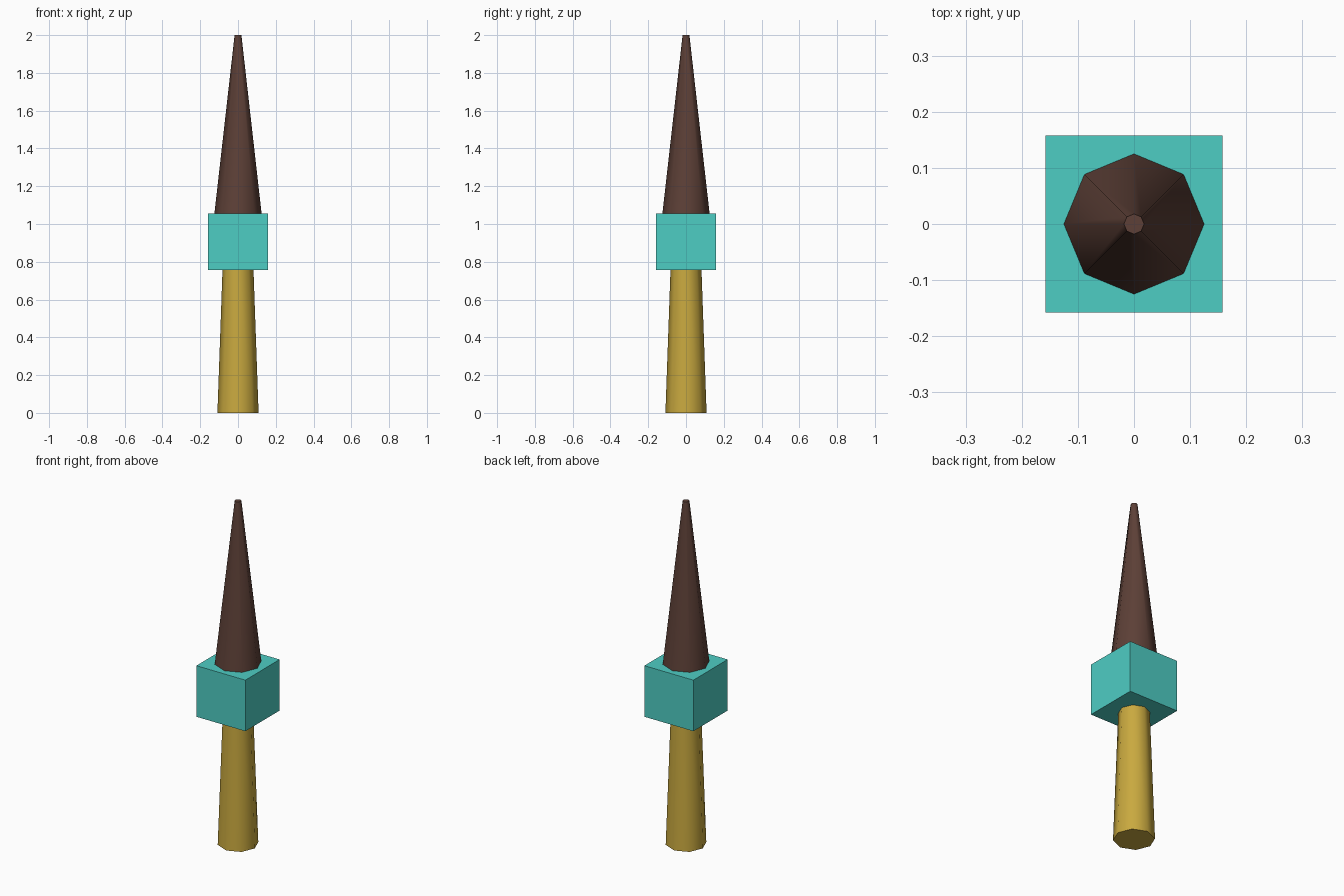
import bpy, math

if "Cube" in bpy.data.objects:
    bpy.data.objects.remove(bpy.data.objects["Cube"])


def material(name, rgb):
    m = bpy.data.materials.new(name)
    m.diffuse_color = (*rgb, 1)
    m.use_nodes = True
    m.node_tree.nodes["Principled BSDF"].inputs["Base Color"].default_value = m.diffuse_color
    return m


def finish(name, mat):
    ob = bpy.context.object
    ob.name = name
    ob.data.materials.append(mat)
    return ob


def taper(name, mat, r_bottom, r_top, z0, z1):
    # Eight-sided tapered shaft with corners on the axes, smooth sides, crisp ends
    bpy.ops.mesh.primitive_cone_add(vertices=8, radius1=r_bottom, radius2=r_top,
                                    depth=z1 - z0, location=(0, 0, (z0 + z1) / 2))
    ob = finish(name, mat)
    bpy.ops.object.shade_smooth_by_angle(angle=math.radians(50))
    return ob


gold = material("gold", (0.584, 0.397, 0.050))
teal = material("teal", (0.076, 0.610, 0.552))
brown = material("dark brown", (0.109, 0.051, 0.038))

# Handle
taper("handle", gold, 0.109, 0.082, 0.0, 0.757)

# Square guard block
bpy.ops.mesh.primitive_cube_add(size=1, location=(0, 0, 0.906))
guard = finish("guard", teal)
guard.scale = (0.316, 0.316, 0.298)
bpy.ops.object.transform_apply(location=False, rotation=False, scale=True)

# Tapered spike
taper("spike", brown, 0.125, 0.018, 1.055, 2.0)
